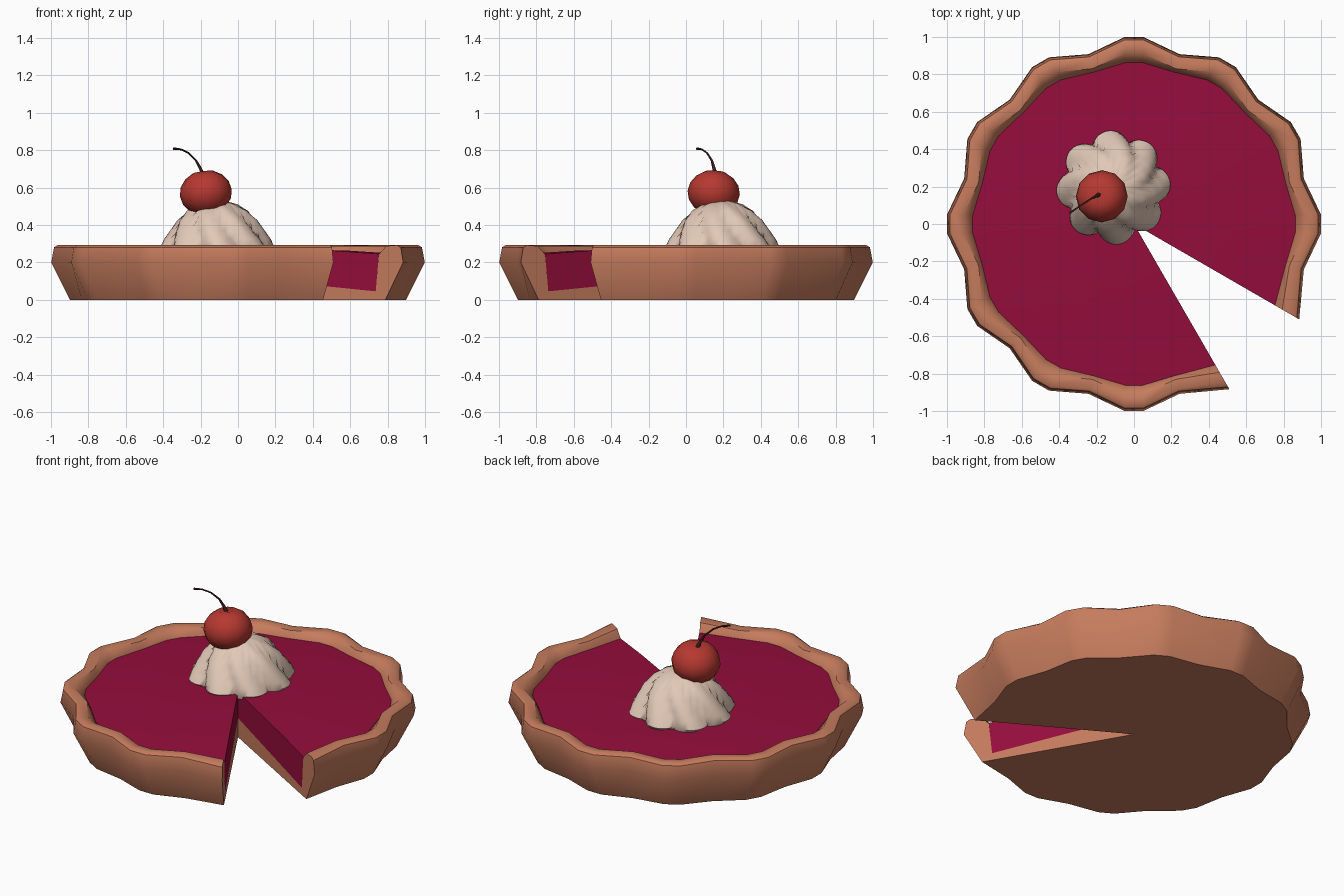
import bpy, bmesh, math
from mathutils import Vector

if "Cube" in bpy.data.objects:
    bpy.data.objects.remove(bpy.data.objects["Cube"])


def material(name, rgb):
    m = bpy.data.materials.new(name)
    m.diffuse_color = (*rgb, 1)
    m.use_nodes = True
    m.node_tree.nodes["Principled BSDF"].inputs["Base Color"].default_value = m.diffuse_color
    return m


CRUST = material("baked crust", (0.56, 0.20, 0.11))
BERRY = material("berry filling", (0.30, 0.004, 0.045))
CREAM = material("whipped cream", (0.76, 0.58, 0.47))
RED = material("cherry red", (0.47, 0.04, 0.03))
STEM = material("stem brown", (0.05, 0.012, 0.012))


def finish(name, bm, mat, angle):
    bmesh.ops.recalc_face_normals(bm, faces=bm.faces)
    me = bpy.data.meshes.new(name)
    bm.to_mesh(me)
    bm.free()
    ob = bpy.data.objects.new(name, me)
    bpy.context.collection.objects.link(ob)
    me.materials.append(mat)
    bpy.ops.object.select_all(action='DESELECT')
    ob.select_set(True)
    bpy.context.view_layer.objects.active = ob
    bpy.ops.object.shade_smooth_by_angle(angle=math.radians(angle))
    return ob


# angular stations: (degrees, kind), one 30 degree slice left out
stations = [(-30, "end")]
for i in range(11):
    if i:
        stations += [(30 * i - 33, "crest"), (30 * i - 27, "crest")]
    stations.append((30 * i - 15, "trough"))
stations.append((300, "end"))


def sliced_solid(name, profile, z_low, z_high, mat):
    """Profile rows (crest r, trough r, cut end r, z) swept round, with flat cut ends."""
    bm = bmesh.new()
    low, high = bm.verts.new((0, 0, z_low)), bm.verts.new((0, 0, z_high))
    cols = []
    for deg, kind in stations:
        a = math.radians(deg)
        col = []
        for crest, trough, end, z in profile:
            r = {"crest": crest, "trough": trough, "end": end}[kind]
            col.append(bm.verts.new((r * math.cos(a), r * math.sin(a), z)))
        cols.append(col)
    for p, q in zip(cols, cols[1:]):
        bm.faces.new((low, q[0], p[0]))
        bm.faces.new((high, p[-1], q[-1]))
        for j in range(len(p) - 1):
            bm.faces.new((p[j], q[j], q[j + 1], p[j + 1]))
    for col in (cols[0], cols[-1]):
        bm.faces.new([low] + col + [high])
    return finish(name, bm, mat, 42)


# fluted crust shell with a raised conical floor
sliced_solid("crust", [
    (0.90, 0.865, 0.91, 0.0),
    (1.00, 0.94, 1.02, 0.20),
    (0.985, 0.925, 1.005, 0.28),
    (0.965, 0.91, 0.98, 0.292),
    (0.912, 0.86, 0.915, 0.287),
    (0.864, 0.84, 0.87, 0.243),
    (0.845, 0.82, 0.85, 0.045)], 0.0, 0.12, CRUST)

# filling, slightly domed
sliced_solid("filling", [
    (0.845, 0.82, 0.85, 0.045),
    (0.864, 0.84, 0.87, 0.245),
    (0.60, 0.58, 0.60, 0.262)], 0.12, 0.28, BERRY)

# swirled cream dollop with eight twisted lobes
bm = bmesh.new()
cx, cy, N = -0.11, 0.195, 96
rows = [(0.275, 0.255), (0.305, 0.285), (0.285, 0.325), (0.255, 0.37),
        (0.22, 0.425), (0.17, 0.475), (0.11, 0.51), (0.05, 0.527)]
rings = []
for r, z in rows:
    twist = math.radians(94) - (0.305 - r) * 4.0
    ring = []
    for k in range(N):
        a = 2 * math.pi * k / N
        lobe = abs(math.cos(4 * (a - twist)))
        rr = r * (0.82 + 0.18 * lobe ** 0.8)
        ring.append(bm.verts.new((cx + rr * math.cos(a), cy + rr * math.sin(a), z)))
    rings.append(ring)
for p, q in zip(rings, rings[1:]):
    for k in range(N):
        n = (k + 1) % N
        bm.faces.new((p[k], p[n], q[n], q[k]))
bm.faces.new(rings[0])
bm.faces.new(rings[-1])
finish("cream", bm, CREAM, 50)

# cherry with a dimple at the top
bm = bmesh.new()
bmesh.ops.create_uvsphere(bm, u_segments=12, v_segments=8, radius=0.14)
for v in bm.verts:
    v.co.z *= 0.87
    if math.hypot(v.co.x, v.co.y) < 0.01 and v.co.z > 0:
        v.co.z -= 0.02
cherry = finish("cherry", bm, RED, 60)
cherry.location = (-0.172, 0.148, 0.572)
cherry.rotation_euler = (math.radians(-4), math.radians(-8), 0)

# curved stem, thicker at its foot and tip
path = [((-0.188, 0.157, 0.665), 0.013), ((-0.20, 0.15, 0.70), 0.009),
        ((-0.225, 0.138, 0.745), 0.006), ((-0.265, 0.112, 0.785), 0.005),
        ((-0.305, 0.085, 0.804), 0.005), ((-0.345, 0.058, 0.808), 0.007)]
bm = bmesh.new()
pts = [Vector(p) for p, _ in path]
rings = []
for i, (p, (_, r)) in enumerate(zip(pts, path)):
    t = (pts[min(i + 1, len(pts) - 1)] - pts[max(i - 1, 0)]).normalized()
    u = t.cross(Vector((0.5, -0.85, 0))).normalized()
    w = t.cross(u)
    rings.append([bm.verts.new(p + r * (u * math.cos(k * math.pi / 3) + w * math.sin(k * math.pi / 3)))
                  for k in range(6)])
for p, q in zip(rings, rings[1:]):
    for k in range(6):
        bm.faces.new((p[k], p[(k + 1) % 6], q[(k + 1) % 6], q[k]))
bm.faces.new(rings[0])
bm.faces.new(rings[-1])
finish("stem", bm, STEM, 60)
